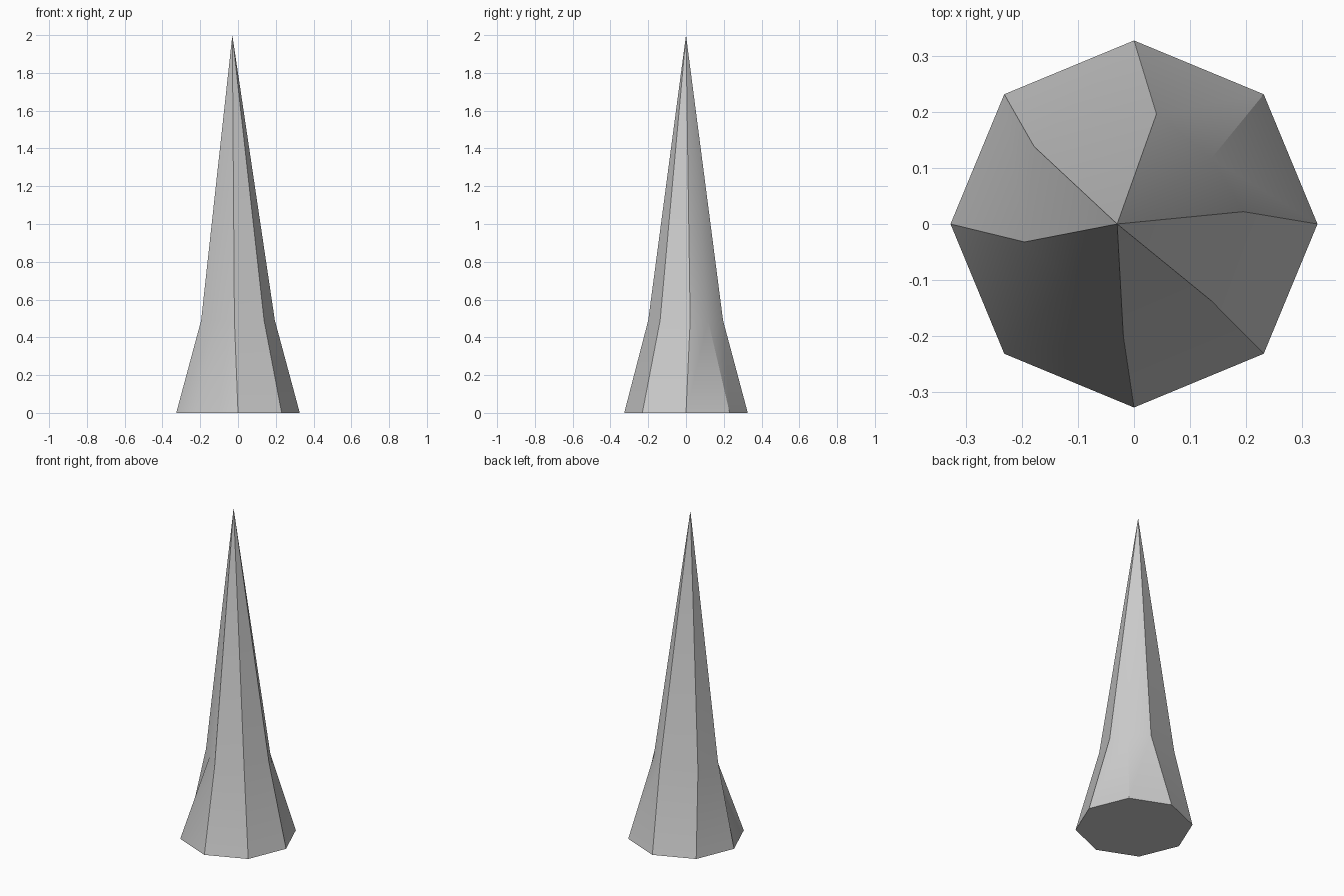
import bpy, bmesh, math

if "Cube" in bpy.data.objects:
    bpy.data.objects.remove(bpy.data.objects["Cube"])

SIDES = 8
BASE_R = 0.327
MID_Z = 0.49
TIP = (-0.03, 0.0, 2.0)
# Uneven, slightly twisted middle ring, counter-clockwise from +x
MID = [(0.195, 0.022), (0.138, 0.117), (0.04, 0.196), (-0.178, 0.138),
       (-0.195, -0.032), (-0.118, -0.107), (-0.019, -0.2), (0.138, -0.137)]

bm = bmesh.new()

# Regular octagon foot, middle ring and leaning tip
base = [bm.verts.new((BASE_R * math.cos(i * math.tau / SIDES),
                      BASE_R * math.sin(i * math.tau / SIDES), 0))
        for i in range(SIDES)]
mid = [bm.verts.new((x, y, MID_Z)) for x, y in MID]
tip = bm.verts.new(TIP)

# Flared skirt, tapering spike and closed underside
for i in range(SIDES):
    j = (i + 1) % SIDES
    bm.faces.new((base[i], base[j], mid[j], mid[i]))
    bm.faces.new((mid[i], mid[j], tip))
bm.faces.new(base[::-1])
bmesh.ops.recalc_face_normals(bm, faces=bm.faces)

mesh = bpy.data.meshes.new("spike")
bm.to_mesh(mesh)
bm.free()
spike = bpy.data.objects.new("spike", mesh)
bpy.context.collection.objects.link(spike)

# Soften only the shallow creases
bpy.context.view_layer.objects.active = spike
spike.select_set(True)
bpy.ops.object.shade_smooth_by_angle(angle=math.radians(30))
